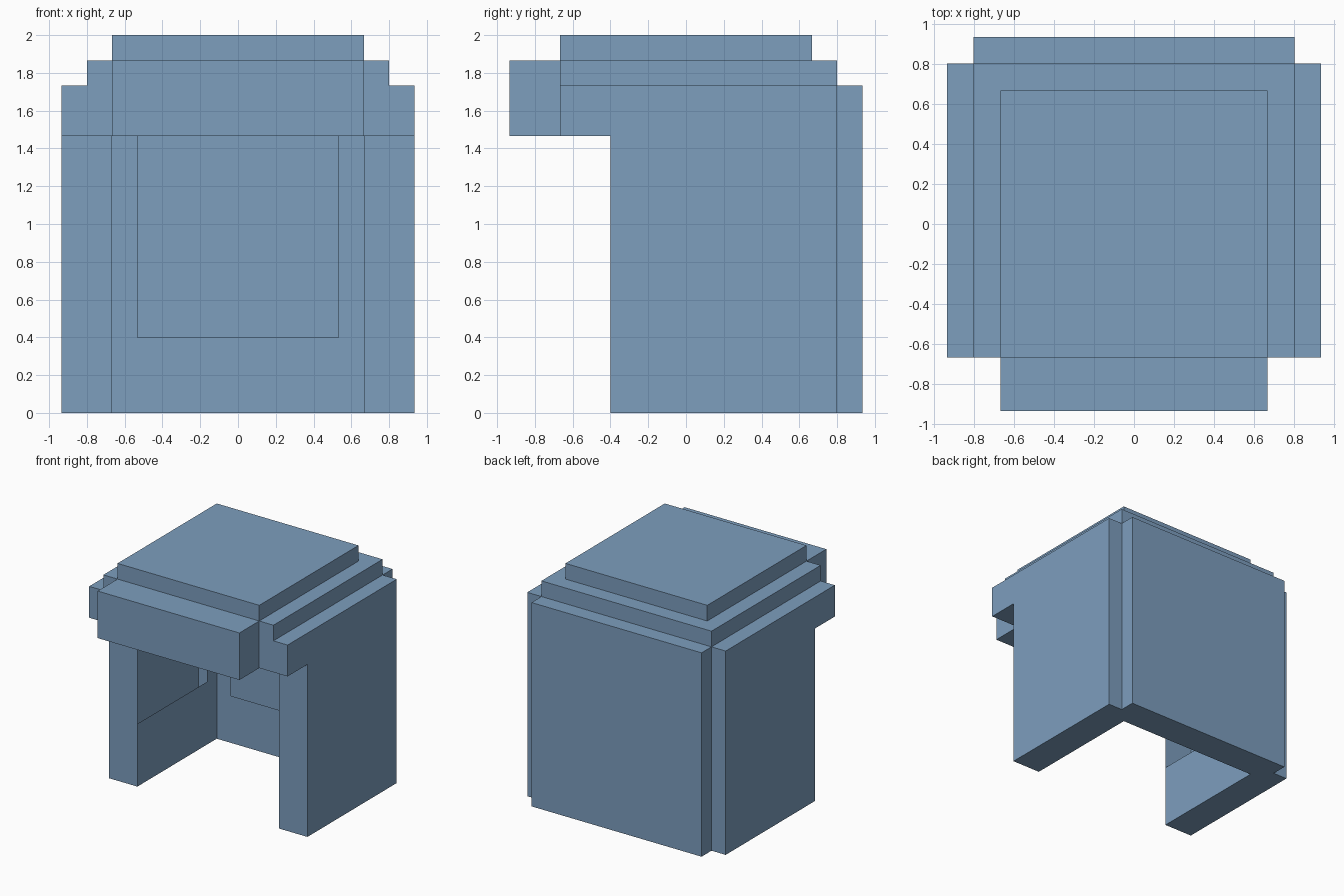
import bpy
import bmesh
from itertools import product
from mathutils import Vector

if "Cube" in bpy.data.objects:
    bpy.data.objects.remove(bpy.data.objects["Cube"], do_unlink=True)

U = 2 / 15  # one block

# Flat blue-grey material
mat = bpy.data.materials.new("blue_grey")
mat.use_nodes = True
colour = (0.205, 0.342, 0.515, 1)
mat.diffuse_color = colour
bsdf = next(n for n in mat.node_tree.nodes if n.type == "BSDF_PRINCIPLED")
bsdf.inputs["Base Color"].default_value = colour

# Block parts as (x range, y range, z range); x ranges with x > 0 are mirrored
parts = {
    "crown": ((0, 5), (-5, 5), (11, 15)),
    "upper_tier": ((0, 6), (-5, 6), (11, 14)),
    "side_panel": ((5, 7), (-3, 6), (0, 13)),
    "side_overhang": ((5, 7), (-5, -3), (11, 13)),
    "back_panel": ((0, 6), (5, 7), (0, 13)),
    "front_fringe": ((0, 5), (-7, -5), (11, 14)),
}
cavity = ((0, 5), (-5, 5), (0, 13))

# Openings in the inner lining, behind which the panels are hollow
side_opening = ((5, 5), (-3, 4), (4, 12))
back_opening = ((0, 4), (5, 5), (3, 12))


def inside(p, box):
    q = (abs(p[0]), p[1], p[2])
    return all(lo - 0.01 < v < hi + 0.01 for v, (lo, hi) in zip(q, box))


def solid(p):
    return any(inside(p, b) for b in parts.values()) and not inside(p, cavity)


# Grid planes at every part boundary
boxes = [*parts.values(), cavity, side_opening, back_opening]
planes = [sorted({v for b in boxes for v in b[a]}) for a in range(3)]
planes[0] = sorted({s * v for v in planes[0] for s in (-1, 1)})
cells = [list(zip(p, p[1:])) for p in planes]

# Keep only the outer skin of the joined blocks
bm = bmesh.new()
for cell in product(*cells):
    mid = Vector([(lo + hi) / 2 for lo, hi in cell])
    if not solid(mid):
        continue
    for axis, side in product(range(3), (0, 1)):
        centre = mid.copy()
        centre[axis] = cell[axis][side]
        beyond = centre.copy()
        beyond[axis] += 0.1 if side else -0.1
        if solid(beyond) or inside(centre, side_opening) or inside(centre, back_opening):
            continue
        b, c = (axis + 1) % 3, (axis + 2) % 3
        corners = []
        for i, j in ((0, 0), (1, 0), (1, 1), (0, 1)):
            p = centre.copy()
            p[b], p[c] = cell[b][i], cell[c][j]
            corners.append(bm.verts.new(p * U))
        bm.faces.new(corners if side else corners[::-1])
bmesh.ops.remove_doubles(bm, verts=bm.verts, dist=0.001)

mesh = bpy.data.meshes.new("hair_shell")
bm.to_mesh(mesh)
bm.free()
mesh.materials.append(mat)
shell = bpy.data.objects.new("hair_shell", mesh)
bpy.context.collection.objects.link(shell)
